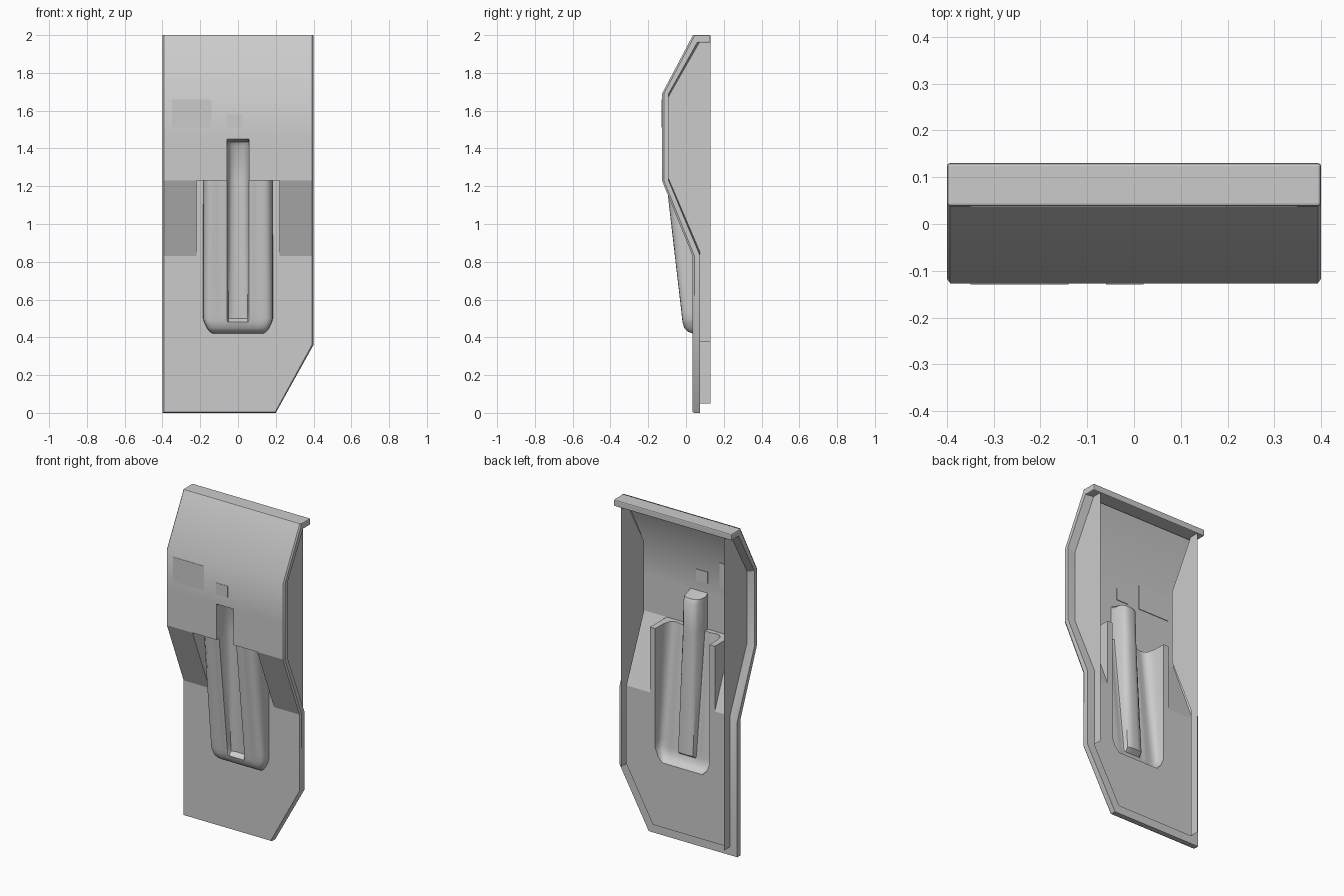
import bpy, bmesh, math

if "Cube" in bpy.data.objects:
    bpy.data.objects.remove(bpy.data.objects["Cube"])

def build(name, faces, angle=30):
    """Make a welded object from a list of faces given as point tuples."""
    bm = bmesh.new()
    for f in faces:
        bm.faces.new([bm.verts.new(p) for p in f])
    bmesh.ops.remove_doubles(bm, verts=bm.verts, dist=0.0005)
    bmesh.ops.dissolve_degenerate(bm, edges=bm.edges, dist=0.0004)
    bmesh.ops.recalc_face_normals(bm, faces=bm.faces)
    me = bpy.data.meshes.new(name)
    bm.to_mesh(me)
    bm.free()
    ob = bpy.data.objects.new(name, me)
    bpy.context.collection.objects.link(ob)
    bpy.ops.object.select_all(action='DESELECT')
    bpy.context.view_layer.objects.active = ob
    ob.select_set(True)
    bpy.ops.object.shade_smooth_by_angle(angle=math.radians(angle))
    return ob

def bridge(rows):
    """Quads between successive rows of points."""
    return [(a[i], a[i + 1], b[i + 1], b[i])
            for a, b in zip(rows, rows[1:]) for i in range(len(a) - 1)]

def strip(x0, x1, yz):
    return bridge([[(x0, y, z), (x1, y, z)] for y, z in yz])

# Side profile of the front skin as (y, z), and the rear edge of its rim
FRONT = [(.037, 2), (-.127, 1.69), (-.127, 1.23), (.035, .83), (.035, 0)]
BACK = [(.07, 1.96), (-.092, 1.675), (-.092, 1.24), (.075, .85), (.075, .05)]
E = .393      # front skin half width, just inside the rim bevel
G = .058      # groove half width
FLAT = .035   # lower panel plane

# Upper panel, with a gap for the groove
faces = strip(-E, E, FRONT[:2])
faces += strip(-E, E, [FRONT[1], (-.127, 1.45)])
for s in (-1, 1):
    faces += strip(s * G, s * E, [(-.127, 1.45), (-.127, 1.23)])
    # Sloped shoulders with triangular cheeks beside the pocket
    faces += strip(s * .22, s * E, FRONT[2:4])
    faces.append([(s * .22, -.127, 1.23), (s * .22, FLAT, 1.23), (s * .22, FLAT, .83)])
    faces += strip(s * .185, s * .22, [(FLAT, 1.23), (FLAT, .83)])
    faces.append([(s * x, y, 1.23) for x, y in
                  ((.185, -.127), (.22, -.127), (.22, FLAT), (.185, FLAT))])
    # Lower panel beside the pocket
    faces += strip(s * .185, s * E, [(FLAT, .83), (FLAT, .42)])
# Lower panel with clipped corner
faces.append([(x, FLAT, z) for x, z in
              ((-E, .42), (E, .42), (E, .363), (.197, .005), (-E, .005))])
# Corner fillers around the pocket's rounded lower end
for s in (-1, 1):
    faces.append([(s * .185, FLAT, .42), (s * .185, FLAT, .50),
                  (s * .165, FLAT, .45), (s * .135, FLAT, .42)])
build("front_skin", faces)

# Rim: bevelled outer edge, rear return
def rows_for_rim():
    rows = []
    left = [(-1, k) for k in range(5)]
    right = [(1, k) for k in range(3, -1, -1)]
    for s, k in left:
        rows.append((s, FRONT[k], BACK[k]))
    out = []
    def section(ox, oz, ix, iz, fx, fz, y, yb):
        return [(fx, y, fz), (ox, y + .01, oz), (ox, yb, (oz + iz) / 2 if oz > 1.9 else oz), (ix, yb, iz)]
    for s, k in left[:4]:
        (y, z), (yb, zb) = FRONT[k], BACK[k]
        out.append(section(s * .4, z, s * .35, zb, s * E, z, y, yb))
    out.append(section(-.4, 0, -.35, .05, -E, .005, FLAT, .075))
    out.append(section(.2, 0, .17, .05, .197, .005, FLAT, .075))
    out.append(section(.4, .36, .35, .375, E, .363, FLAT, .075))
    for s, k in right:
        (y, z), (yb, zb) = FRONT[k], BACK[k]
        out.append(section(s * .4, z, s * .35, zb, s * E, z, y, yb))
    return out
build("rim", bridge(rows_for_rim()))

# Side walls reaching the rear plane
for s, foot, label in ((-1, .05, "left"), (1, .375, "right")):
    prof = BACK[:4] + [(.075, foot)]
    build(label + "_side_wall",
          bridge([[(s * .35, y, z), (s * .35, .13, z)] for y, z in prof]))

# Top flange
bpy.ops.mesh.primitive_cube_add(size=1, location=(0, .084, 1.98))
flange = bpy.context.object
flange.name = "top_flange"
flange.dimensions = (.8, .092, .04)
bpy.ops.object.transform_apply(location=False, rotation=False, scale=True)
bev = flange.modifiers.new("bevel", 'BEVEL')
bev.width, bev.segments = .006, 2

# Fluted pocket with a channel down the middle: (x, share of depth)
HALF = [(.185, 0), (.183, .55), (.173, .85), (.155, .97), (.135, 1), (.11, .95),
        (.085, .95), (.068, 1), (G, .97)]
FLOOR = [(.05, .55), (.035, .42), (.015, .38)]

def section(z, width, depth, groove=1):
    half = [(x, d) for x, d in HALF]
    half += [(x, d * groove + .97 * (1 - groove)) for x, d in FLOOR]
    full = [(-x, d) for x, d in half] + [(x, d) for x, d in reversed(half)]
    return [(x * width / .185, FLAT - d * depth, z) for x, d in full]

top = section(1.23, .185, .14)
pocket = [top, section(.9, .185, .102), section(.54, .185, .06),
          section(.50, .185, .056), section(.48, .179, .053, 0),
          section(.45, .165, .045, 0), section(.43, .15, .025, 0),
          section(.42, .135, 0, 0)]
faces = bridge(pocket)
# Ledge joining the pocket mouth to the upper panel
n = len(HALF)
for pts in (top[:n], top[-n:]):
    faces += bridge([pts, [(p[0], -.127, 1.23) for p in pts]])
build("pocket", faces, 40)

# Channel continuing up into the upper panel, with rounded head
low = [(-G, -.127, 1.23)] + top[n - 1:-n + 1] + [(G, -.127, 1.23)]
def lifted(z, f):
    return [(x, -.127 + (y + .127) * f, z) for x, y, _ in low]
build("upper_channel", bridge([low, lifted(1.41, .95), lifted(1.435, .8), lifted(1.45, 0)]), 40)

# Thin plates on the upper panel
for name, x0, x1, z0, z1 in (("wide_plate", -.35, -.14, 1.51, 1.66),
                             ("small_plate", -.06, .02, 1.51, 1.58)):
    bpy.ops.mesh.primitive_cube_add(size=1, location=((x0 + x1) / 2, -.126, (z0 + z1) / 2))
    plate = bpy.context.object
    plate.name = name
    plate.dimensions = (x1 - x0, .006, z1 - z0)
    bpy.ops.object.transform_apply(location=False, rotation=False, scale=True)
